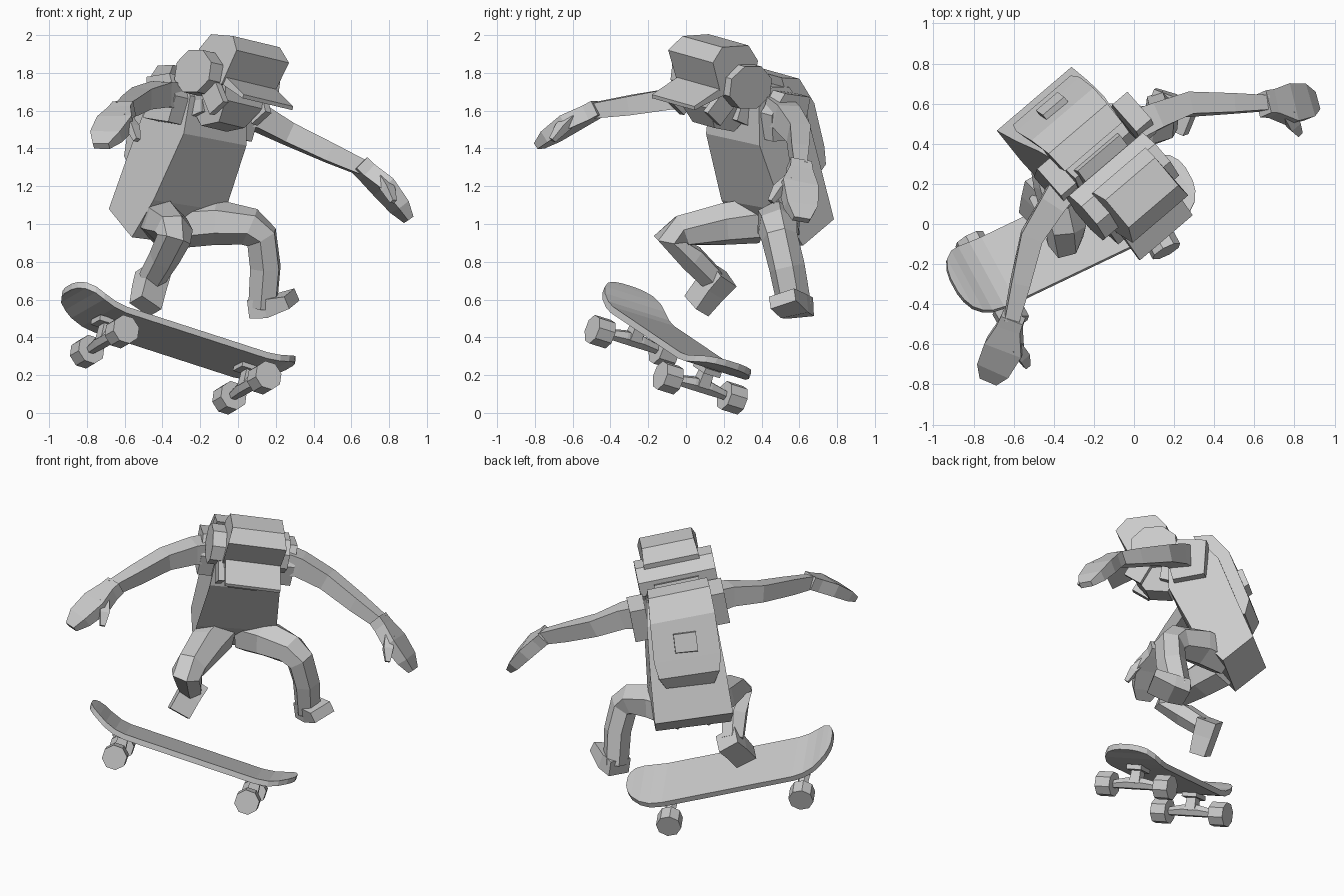
import bpy, bmesh, math
from mathutils import Vector as V

# body frame: character's left, forward, up; origin between the shoulders
L, F, U = V((.75, .64, -.18)), V((.649, -.761, 0)), V((.137, .117, .986))
O = V((-.185, .28, 1.615))
# board frame: tail direction, across, deck normal; origin between the trucks
BU, BV = V((.865, .414, -.28)).normalized(), V((-.46, .845, -.265)).normalized()
BN = BU.cross(BV).normalized()
BO = V((-.33, -.105, .255))


def body(l, f, u):
    return O + L * l + F * f + U * u


def board(a, b, c):
    return BO + BU * a + BV * b + BN * c


def skin(name, rings):
    """Closed solid through a list of equal-sized rings of points."""
    bm = bmesh.new()
    rs = [[bm.verts.new(p) for p in r] for r in rings]
    n = len(rs[0])
    for a, b in zip(rs, rs[1:]):
        for i in range(n):
            bm.faces.new((a[i], a[(i + 1) % n], b[(i + 1) % n], b[i]))
    bm.faces.new(rs[0][::-1])
    bm.faces.new(rs[-1])
    bmesh.ops.recalc_face_normals(bm, faces=bm.faces)
    me = bpy.data.meshes.new(name)
    bm.to_mesh(me)
    bm.free()
    ob = bpy.data.objects.new(name, me)
    bpy.context.collection.objects.link(ob)
    return ob


def prism(name, prof, l0=0.0, lean=0.0):
    """Side profile of (forward, up, half width); lean shifts and levels the low points."""
    def point(s, f, u, w):
        low = lean * max(0, .2 - u)
        return body(l0 + low + s * w, f, u + s * low * .3)
    skin(name, [[point(s, *p) for p in prof] for s in (-1, 1)])


def limb(name, path, sizes, side, n=4):
    """Tube along a path; sizes are (half width along side, half depth)."""
    path = [V(p) for p in path]
    rings = []
    k = 1 / math.cos(math.pi / n)
    for i, (p, (w, h)) in enumerate(zip(path, sizes)):
        t = V()
        if i:
            t += (p - path[i - 1]).normalized()
        if i < len(path) - 1:
            t += (path[i + 1] - p).normalized()
        t.normalize()
        s = (side - t * side.dot(t)).normalized()
        d = t.cross(s)
        ang = [2 * math.pi * (j + .5) / n for j in range(n)]
        rings.append([p + s * (w * k * math.cos(a)) + d * (h * k * math.sin(a)) for a in ang])
    return skin(name, rings)


# skateboard deck: (along, half width, height of top)
deck = [(-.69, .04, .245), (-.68, .09, .242), (-.655, .14, .233), (-.61, .175, .213), (-.56, .188, .186),
        (-.49, .19, .16), (-.42, .19, .15), (.44, .19, .15), (.52, .188, .16),
        (.58, .172, .18), (.63, .135, .203), (.655, .09, .213), (.667, .04, .218)]
skin("deck", [[board(a, -w, c), board(a, w, c), board(a, w, c - .035), board(a, -w, c - .035)]
              for a, w, c in deck])

# trucks and wheels
for end, a in (("nose", -.435), ("tail", .435)):
    limb(end + "_truck_base", [board(a, 0, .12), board(a, 0, .09)], [(.07, .05)] * 2, BU)
    limb(end + "_truck_post", [board(a, 0, .10), board(a, 0, .01)], [(.03, .03), (.04, .035)], BU)
    limb(end + "_axle", [board(a, b, c) for b, c in ((-.17, 0), (-.05, .012), (.05, .012), (.17, 0))],
         [(.022, .022), (.034, .034), (.034, .034), (.022, .022)], BN, 6)
    for side, s in (("near", -1), ("far", 1)):
        limb(f"{end}_{side}_wheel", [board(a, s * b, 0) for b in (.15, .25)], [(.073, .073)] * 2, BN, 8)

# jacket
prism("jacket", [(-.465, -.555, .245), (-.27, -.70, .235), (-.10, -.51, .25), (.066, -.16, .22),
                 (.07, .04, .20), (-.03, .15, .18), (-.14, .15, .19), (-.25, .02, .215),
                 (-.36, -.28, .235)], .03, .075)
# collar
prism("collar", [(-.08, .10, .15), (-.05, .20, .14), (.10, .14, .14), (.14, -.04, .14), (.02, -.08, .15)], .02)
# backpack with pocket
prism("backpack", [(-.40, -.36, .15), (-.435, -.27, .19), (-.40, -.17, .21), (-.315, .065, .205),
                   (-.21, .195, .195), (-.09, .20, .19), (-.16, .02, .20), (-.30, -.33, .19)], .02, .085)
prism("backpack_pocket", [(-.415, -.12, .07), (-.375, -.01, .07), (-.34, -.02, .07), (-.38, -.14, .07)], .02, .085)

# head, cap and brim
prism("face", [(.31, .16, .15), (.32, .02, .13), (.24, -.09, .09), (.10, -.11, .09),
               (.03, .0, .13), (.04, .16, .15)], .01)
prism("cap", [(.33, .36, .165), (.40, .28, .185), (.31, .10, .18), (.10, .10, .18),
              (.08, .29, .175), (.15, .37, .165)], .025)
prism("brim", [(.28, .165, .175), (.49, .045, .175), (.485, .025, .175), (.28, .11, .175)], .03)
# octagonal band running across the head, ear to ear
limb("head_band", [body(.01 + l, .155, .155) for l in (-.245, .245)], [(.113, .14)] * 2, U, 8)

for side, s in (("right", -1), ("left", 1)):
    def arm_points(pts):
        return [body(.045 + s * l, f, u) for l, f, u in pts]
    # cheek pad
    limb(side + "_cheek_pad", [body(s * .165, .22, .10), body(s * .15, .31, -.03)], [(.02, .06)] * 2, L)
    # shoulder strap block
    prism(side + "_shoulder", [(-.19, .12, .05), (-.01, .14, .05), (.06, .02, .045),
                               (.03, -.12, .045), (-.17, -.10, .05)], .045 + s * .25)
    # arm
    limb(side + "_arm", arm_points(((.22, -.04, .03), (.34, -.005, .02), (.515, .05, -.035),
                                    (.70, .19, -.105), (.85, .305, -.16))),
         [(.075, .075), (.065, .065), (.055, .056), (.05, .047), (.04, .036)], U)
    # hand and thumb
    across = (L * (-.45 * s) + F * .85 + U * .1).normalized()
    limb(side + "_hand", arm_points(((.83, .295, -.145), (.87, .32, -.18), (.945, .38, -.245),
                                     (1.035, .425, -.335), (1.085, .455, -.395))),
         [(.058, .042), (.062, .042), (.098, .042), (.085, .034), (.045, .018)], across)
    limb(side + "_thumb", arm_points(((.905, .41, -.215), (.90, .475, -.265), (.905, .525, -.33))),
         [(.03, .026), (.03, .024), (.015, .013)], L)

# legs
X = V((.35, -.94, 0))
limb("left_leg", [(-.30, .50, 1.0), (-.12, .49, 1.01), (.06, .485, .985), (.125, .495, .93), (.145, .535, .77), (.13, .575, .56)],
     [(.10, .11), (.11, .105), (.095, .09), (.085, .08), (.085, .075), (.08, .07)], X, 6)
limb("left_foot", [(.08, .605, .555), (.17, .57, .565), (.285, .51, .605)],
     [(.075, .05), (.08, .05), (.075, .035)], X)
limb("right_leg", [(-.41, .38, 1.02), (-.385, .20, 1.0), (-.34, -.02, .965), (-.34, -.085, .92), (-.39, .03, .82), (-.455, .14, .71)],
     [(.105, .11), (.105, .10), (.09, .08), (.085, .07), (.075, .065), (.065, .06)], L, 6)
limb("right_foot", [(-.45, .20, .735), (-.47, .13, .66), (-.49, .055, .565)],
     [(.07, .065), (.07, .06), (.07, .05)], L)
